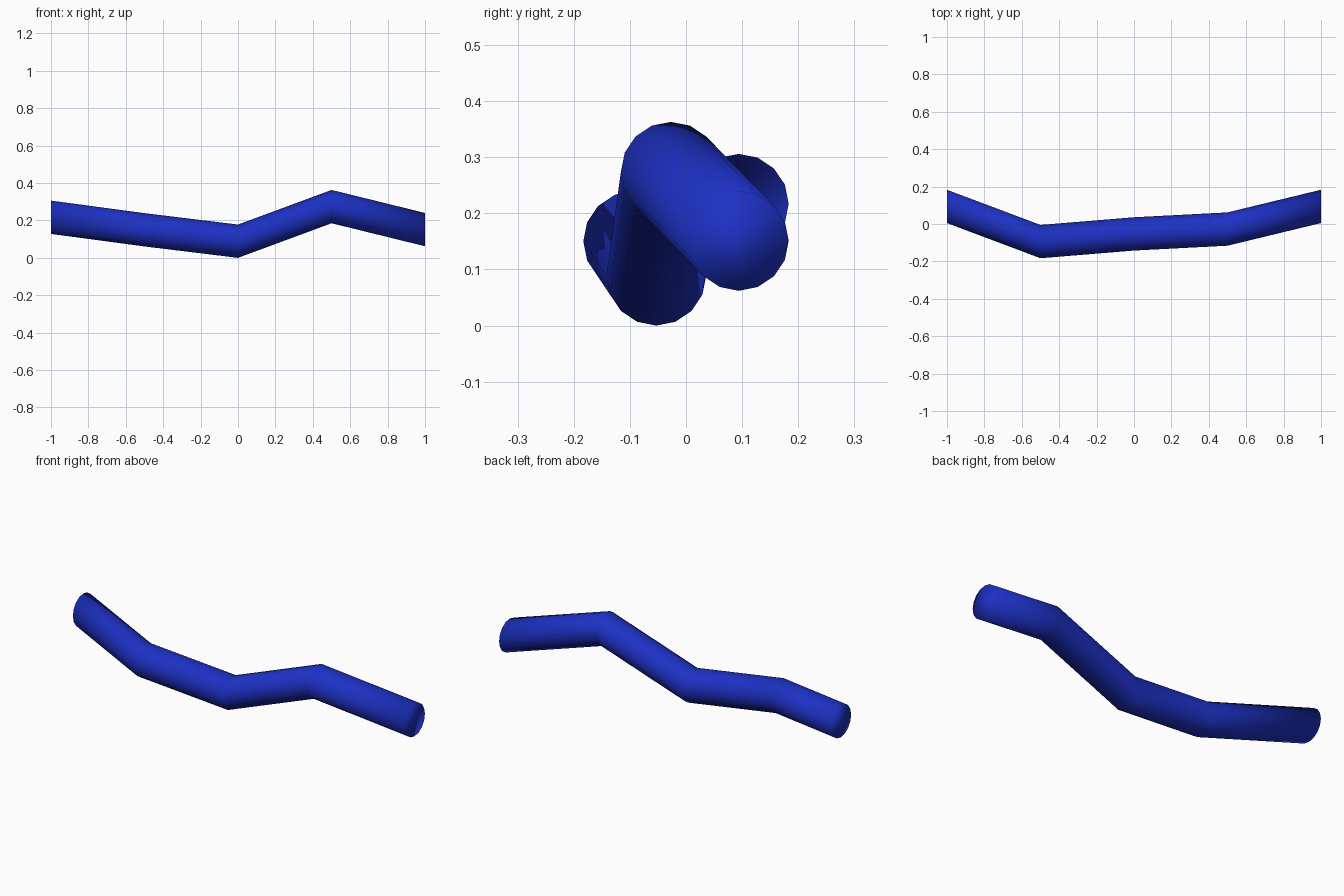
import bpy, bmesh
from math import cos, sin, tau

if "Cube" in bpy.data.objects:
    bpy.data.objects.remove(bpy.data.objects["Cube"])

SIDES, RADIUS = 16, 0.089

# Centre line of the bent rod; every ring lies in a plane of constant x
PATH = [(-1.0, 0.094, 0.217), (-0.5, -0.094, 0.150), (0.0, -0.053, 0.089),
        (0.5, -0.027, 0.274), (1.0, 0.094, 0.151)]

# Rings along the path
bm = bmesh.new()
rings = []
for x, y, z in PATH:
    rings.append([bm.verts.new((x, y + RADIUS * cos(tau * i / SIDES),
                                z + RADIUS * sin(tau * i / SIDES)))
                  for i in range(SIDES)])

# Side walls between rings
for a, b in zip(rings, rings[1:]):
    for i in range(SIDES):
        j = (i + 1) % SIDES
        bm.faces.new((a[i], a[j], b[j], b[i]))

# End caps
bm.faces.new(rings[0])
bm.faces.new(rings[-1])
bmesh.ops.recalc_face_normals(bm, faces=bm.faces[:])
for f in bm.faces:
    f.smooth = True

mesh = bpy.data.meshes.new("bent_rod")
bm.to_mesh(mesh)
bm.free()
rod = bpy.data.objects.new("bent_rod", mesh)
bpy.context.collection.objects.link(rod)

# Blue colour
blue = bpy.data.materials.new("blue")
blue.diffuse_color = (0.012, 0.03, 0.55, 1)
blue.use_nodes = True
blue.node_tree.nodes["Principled BSDF"].inputs["Base Color"].default_value = blue.diffuse_color
mesh.materials.append(blue)
